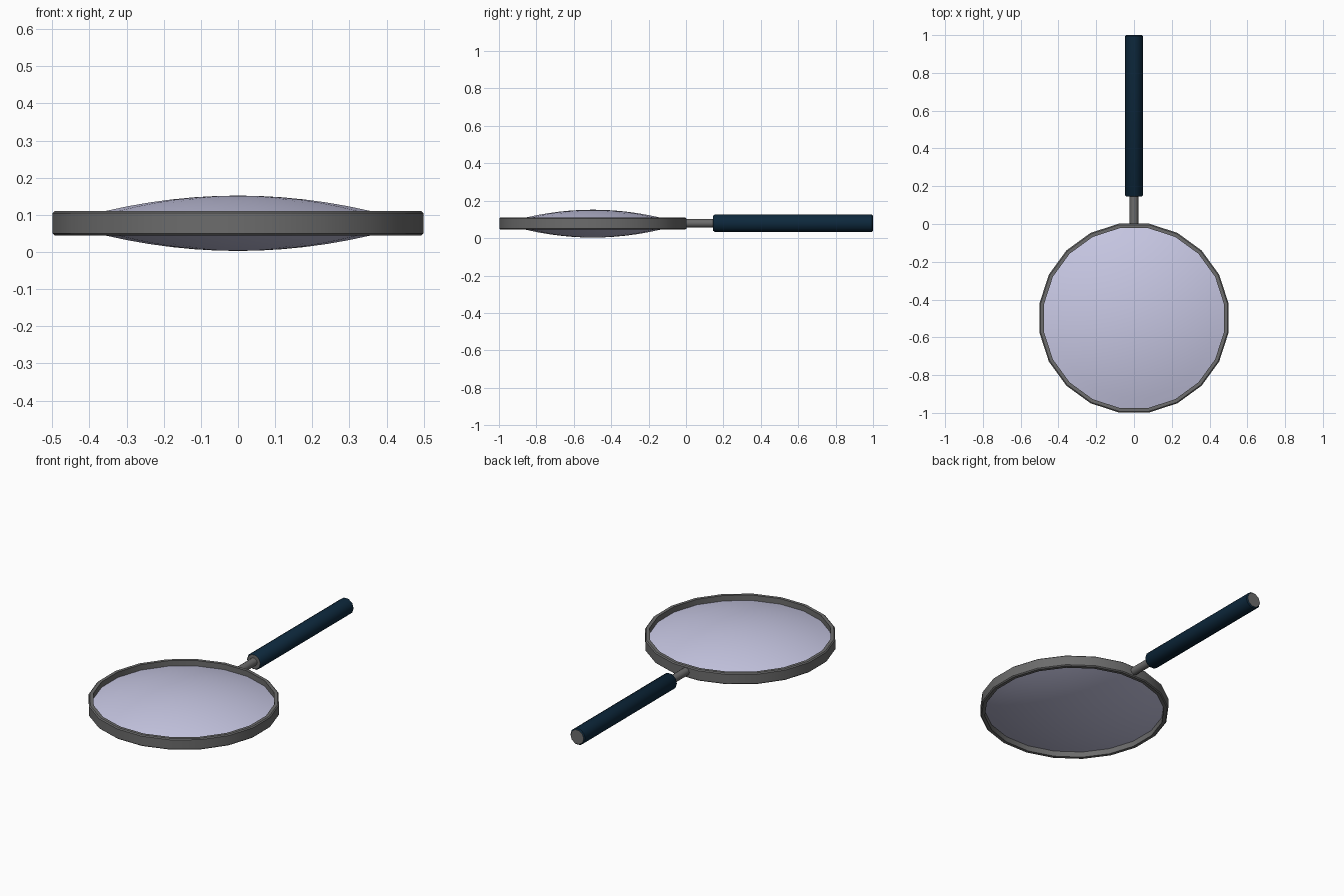
import bpy, bmesh, math
from mathutils import Matrix

if "Cube" in bpy.data.objects:
    bpy.data.objects.remove(bpy.data.objects["Cube"])

CZ = 0.0775      # mid height of the whole glass
CY = -0.498      # centre of the round frame


def material(name, rgb):
    m = bpy.data.materials.new(name)
    m.diffuse_color = (*rgb, 1)
    m.use_nodes = True
    m.node_tree.nodes["Principled BSDF"].inputs["Base Color"].default_value = m.diffuse_color
    return m


GREY = material("grey_metal", (0.15, 0.15, 0.15))
BLUE = material("dark_blue_grip", (0.004, 0.021, 0.045))
GLASS = material("pale_lilac_glass", (0.58, 0.58, 0.78))


def lathe(name, profile, sides, phase, matrix, mats, closed=False):
    """Revolve (radius, height) points round local z, then place by matrix."""
    bm = bmesh.new()
    rings = []
    for r, h in profile:
        if r == 0:
            rings.append([bm.verts.new((0, 0, h))] * sides)
        else:
            rings.append([bm.verts.new((r * math.cos(phase + 2 * math.pi * i / sides),
                                        r * math.sin(phase + 2 * math.pi * i / sides), h))
                          for i in range(sides)])
    pairs = list(zip(rings, rings[1:]))
    if closed:
        pairs.append((rings[-1], rings[0]))
    for a, b in pairs:
        for i in range(sides):
            j = (i + 1) % sides
            bm.faces.new(list(dict.fromkeys((a[i], a[j], b[j], b[i]))))
    bm.transform(matrix)
    bmesh.ops.recalc_face_normals(bm, faces=bm.faces)
    # End caps of a grip take the second material
    if len(mats) > 1:
        for f in bm.faces:
            f.normal_update()
            f.material_index = int(abs(f.normal.y) > 0.95)
    me = bpy.data.meshes.new(name)
    bm.to_mesh(me)
    bm.free()
    for m in mats:
        me.materials.append(m)
    ob = bpy.data.objects.new(name, me)
    bpy.context.collection.objects.link(ob)
    bpy.ops.object.select_all(action='DESELECT')
    ob.select_set(True)
    bpy.context.view_layer.objects.active = ob
    bpy.ops.object.shade_smooth_by_angle(angle=math.radians(40))
    return ob


K = 1 / math.cos(math.pi / 20)          # flat distance to corner radius
flat = Matrix.Translation((0, CY, CZ))
along_y = Matrix.Translation((0, 0, CZ + 0.002)) @ Matrix.Rotation(-math.pi / 2, 4, 'X')

# Round frame: 20 sides, slightly bevelled outer edges
frame = [(0.476, -0.0325), (0.494, -0.0325), (0.5, -0.027),
         (0.5, 0.027), (0.494, 0.0325), (0.476, 0.0325)]
lathe("frame", [(r * K, z) for r, z in frame], 20, math.pi / 20, flat, [GREY], closed=True)

# Bulging lens, domed on both sides
R, SAG, N = 0.478, 0.0745, 8
half = [(R * i / N, SAG * (1 - (i / N) ** 2)) for i in range(N)]
lens = half + [(R, 0)] + [(r, -z) for r, z in reversed(half)]
lathe("lens", [(r * K, z) for r, z in lens], 20, math.pi / 20, flat, [GLASS])

# Thin neck joining frame and grip
lathe("neck", [(0, -0.01), (0.023, -0.01), (0.023, 0.16), (0, 0.16)],
      10, 0, along_y, [GREY])

# Grip with bevelled ends and metal end caps
lathe("grip", [(0, 0.145), (0.042, 0.145), (0.048, 0.152),
               (0.048, 0.994), (0.042, 1.0), (0, 1.0)],
      10, 0, along_y, [BLUE, GREY])
